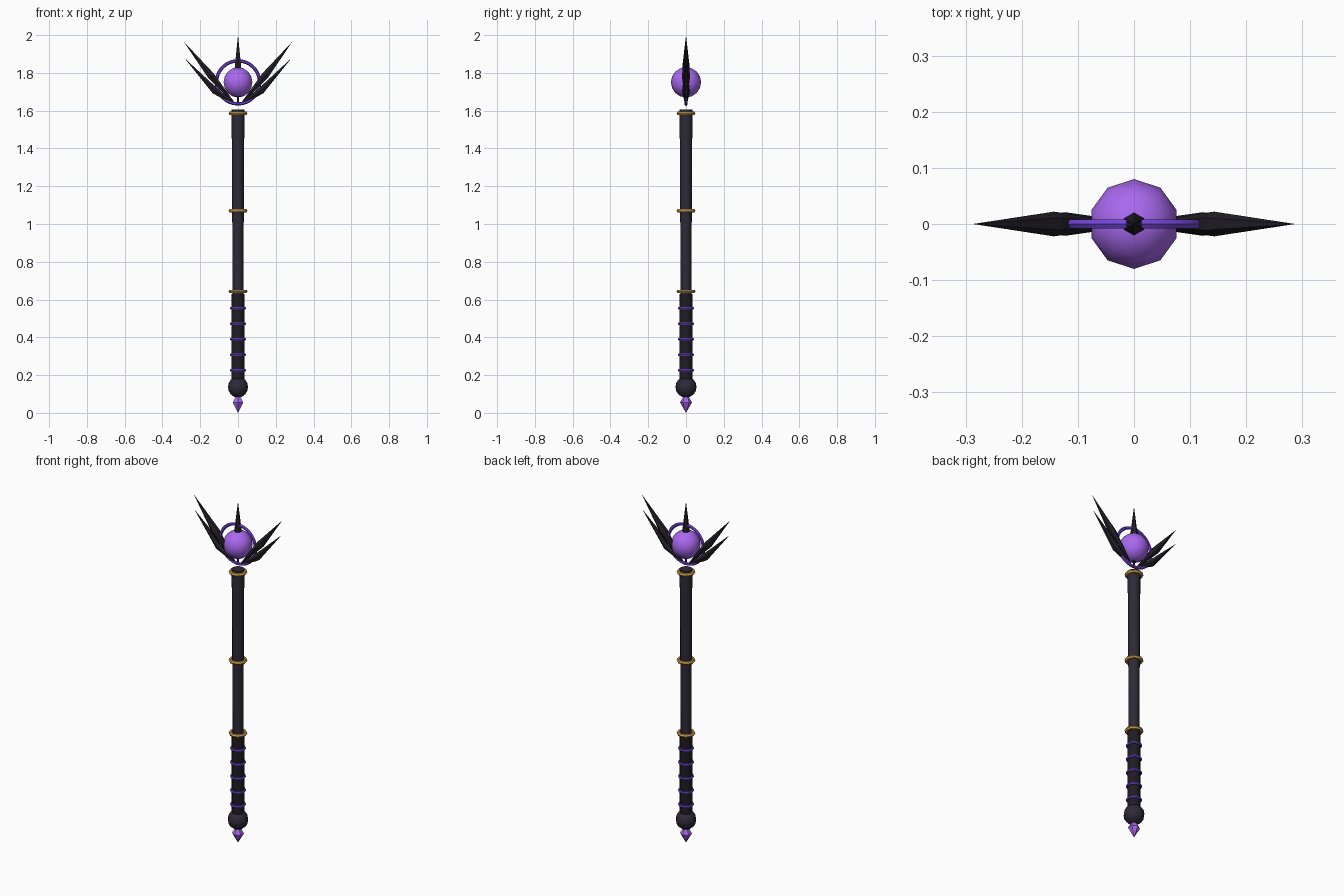
import bpy, bmesh
from math import radians, pi, cos, sin
from mathutils import Vector

if "Cube" in bpy.data.objects:
    bpy.data.objects.remove(bpy.data.objects["Cube"])


def material(name, rgb):
    m = bpy.data.materials.new(name)
    m.diffuse_color = (*rgb, 1)
    m.use_nodes = True
    m.node_tree.nodes["Principled BSDF"].inputs["Base Color"].default_value = m.diffuse_color
    return m


SHAFT = material("dark_wood", (0.028, 0.022, 0.038))
GRIP = material("black_leather", (0.014, 0.011, 0.018))
SPIKE = material("black_metal", (0.016, 0.014, 0.020))
GOLD = material("gold", (0.60, 0.36, 0.07))
VIOLET = material("violet", (0.17, 0.06, 0.68))
ORB = material("bright_violet", (0.40, 0.14, 0.87))


def finish(name, mat, smooth=True):
    ob = bpy.context.object
    ob.name = name
    ob.data.materials.append(mat)
    if smooth:
        bpy.ops.object.shade_smooth_by_angle(angle=radians(50))
    return ob


def rod(name, z0, z1, r0, r1, mat):
    bpy.ops.mesh.primitive_cone_add(vertices=12, radius1=r0, radius2=r1,
                                    depth=z1 - z0, location=(0, 0, (z0 + z1) / 2))
    return finish(name, mat)


def ring(name, z, major, minor, mat, segs=12, rot=(0, 0, 0)):
    bpy.ops.mesh.primitive_torus_add(major_segments=segs, minor_segments=6,
                                     major_radius=major, minor_radius=minor,
                                     location=(0, 0, z), rotation=rot)
    return finish(name, mat)


def ball(name, z, r, mat):
    bpy.ops.mesh.primitive_uv_sphere_add(segments=10, ring_count=8, radius=r,
                                         location=(0, 0, z))
    return finish(name, mat)


def spike(name, base, mid, tip, r_base, r_mid, mat):
    """Six-sided blade in the xz plane: narrow base, wide middle, sharp tip."""
    base, mid, tip = (Vector((p[0], 0, p[1])) for p in (base, mid, tip))
    d = (tip - base).normalized()
    side = Vector((0, 1, 0))
    up = d.cross(side)
    bm = bmesh.new()

    def section(c, r):
        return [bm.verts.new(c + r * (cos(i * pi / 3) * side + sin(i * pi / 3) * up))
                for i in range(6)]
    a, b, t = section(base, r_base), section(mid, r_mid), bm.verts.new(tip)
    bm.faces.new(a)
    for i in range(6):
        j = (i + 1) % 6
        bm.faces.new((a[i], a[j], b[j], b[i]))
        bm.faces.new((b[i], b[j], t))
    bmesh.ops.recalc_face_normals(bm, faces=bm.faces)
    me = bpy.data.meshes.new(name)
    bm.to_mesh(me)
    bm.free()
    me.materials.append(mat)
    bpy.context.collection.objects.link(bpy.data.objects.new(name, me))


# Handle: tapered shaft, grip, pommel and bottom gem
rod("shaft", 0.60, 1.605, 0.028, 0.034, SHAFT)
rod("grip", 0.16, 0.63, 0.034, 0.034, GRIP)
ball("pommel", 0.137, 0.056, SHAFT)
spike("pommel_gem", (0, 0.09), (0, 0.056), (0, 0.0), 0.012, 0.032, ORB)

# Purple grip wraps and gold collars
for i in range(5):
    ring(f"grip_ring_{i + 1}", 0.226 + 0.082 * i, 0.036, 0.007, VIOLET)
for i, z in enumerate((0.643, 1.07, 1.587)):
    ring(f"gold_collar_{i + 1}", z, 0.040, 0.010, GOLD)

# Head: orb, upright halo and fan of blades
ball("orb", 1.75, 0.08, ORB)
ring("halo", 1.75, 0.114, 0.009, VIOLET, 32, (pi / 2, 0, 0))
spike("centre_spike", (0, 1.64), (0, 1.81), (0, 2.0), 0.004, 0.022, SPIKE)
for s, side in ((-1, "left"), (1, "right")):
    spike(f"upper_spike_{side}", (s * 0.02, 1.64), (s * 0.143, 1.785),
          (s * 0.287, 1.965), 0.004, 0.022, SPIKE)
    spike(f"lower_spike_{side}", (s * 0.005, 1.628), (s * 0.122, 1.705),
          (s * 0.283, 1.878), 0.004, 0.021, SPIKE)
